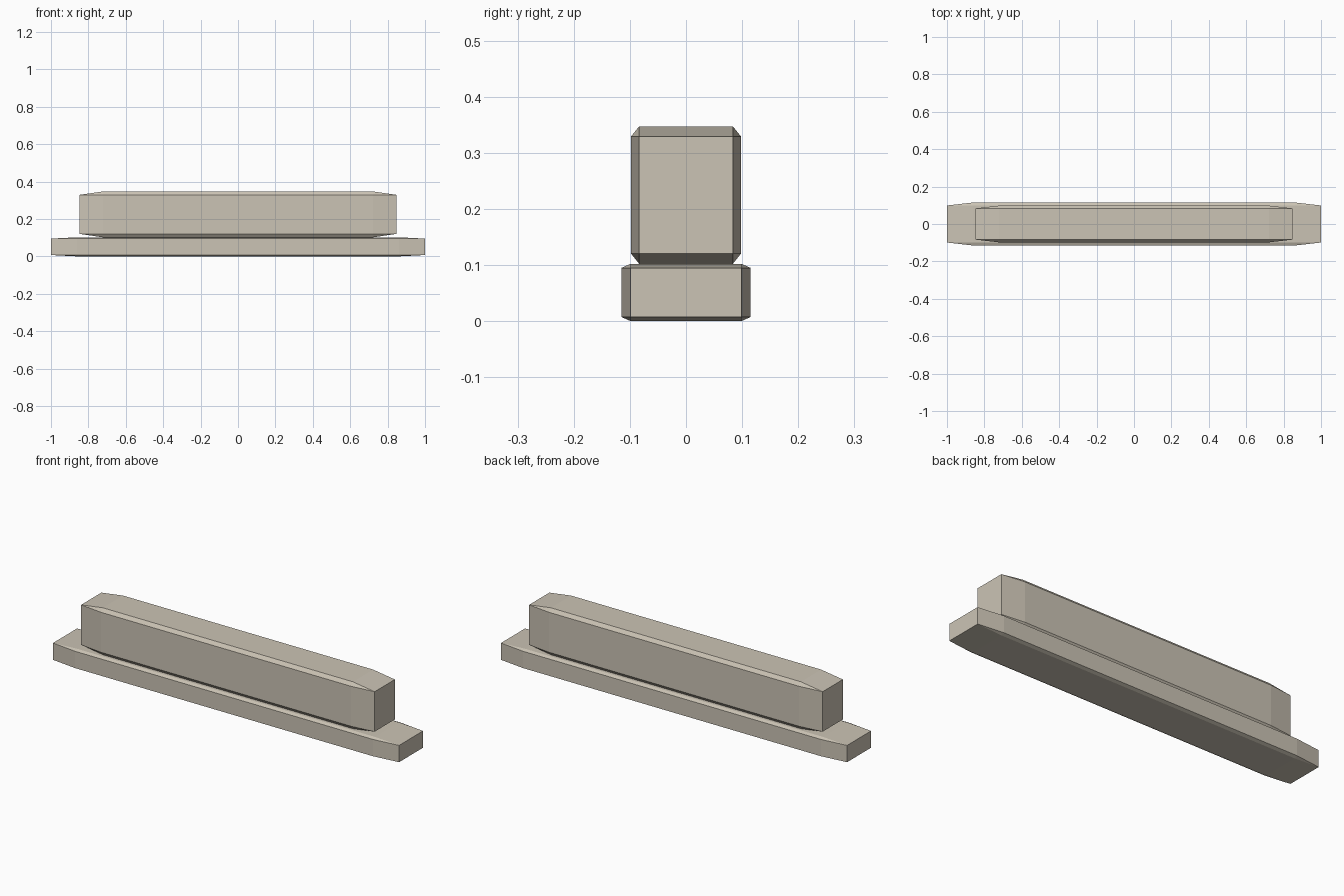
import bpy

default = bpy.data.objects.get("Cube")
if default:
    bpy.data.objects.remove(default, do_unlink=True)

# Single warm stone colour
stone = bpy.data.materials.new("warm_stone")
stone.use_nodes = True
colour = (0.60, 0.55, 0.46, 1)
stone.diffuse_color = colour
bsdf = stone.node_tree.nodes["Principled BSDF"]
bsdf.inputs["Base Color"].default_value = colour
bsdf.inputs["Roughness"].default_value = 0.9


def chamfered_block(name, size, bottom, chamfer):
    """Unit cube chamfered before scaling, so the chamfer stretches with it."""
    bpy.ops.mesh.primitive_cube_add(size=1, location=(0, 0, bottom + size[2] / 2))
    block = bpy.context.object
    block.name = name
    block.scale = size
    block.data.materials.append(stone)
    bevel = block.modifiers.new("chamfer", 'BEVEL')
    bevel.width = chamfer
    bevel.segments = 1
    bevel.limit_method = 'NONE'
    return block


# Wide low plinth
chamfered_block("base_slab", (2.0, 0.23, 0.102), 0, 0.07)
# Taller, narrower wall resting on the plinth
chamfered_block("upper_block", (1.696, 0.196, 0.245), 0.102, 0.074)
